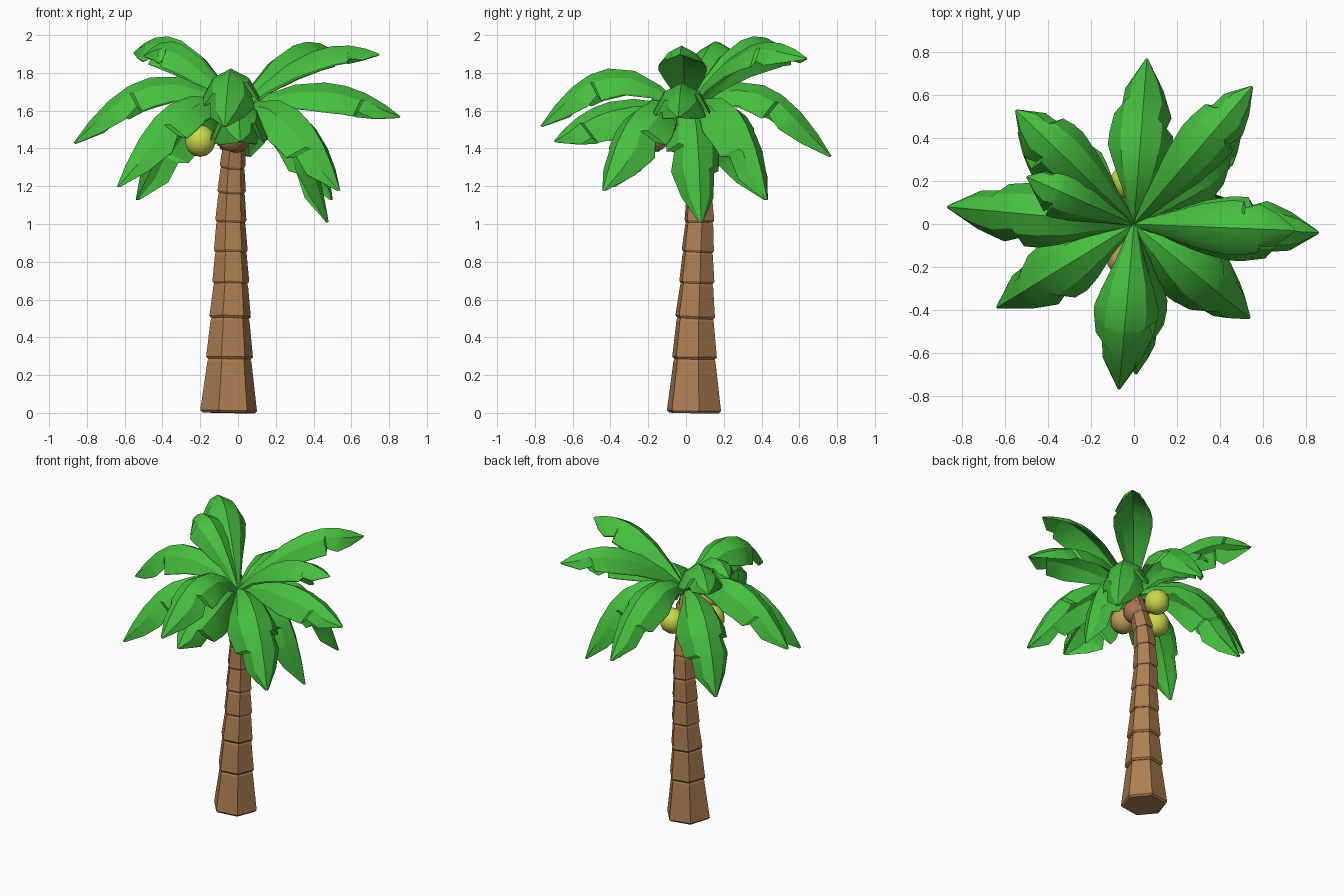
import bpy, bmesh, math
from mathutils import Vector

cube = bpy.data.objects.get("Cube")
if cube:
    bpy.data.objects.remove(cube, do_unlink=True)


def make_material(name, rgb):
    mat = bpy.data.materials.new(name)
    mat.use_nodes = True
    mat.diffuse_color = (*rgb, 1)
    mat.node_tree.nodes["Principled BSDF"].inputs["Base Color"].default_value = (*rgb, 1)
    return mat


leaf_green = make_material("leaf green", (0.062, 0.52, 0.05))
bark_brown = make_material("bark brown", (0.42, 0.21, 0.085))
nut_brown = make_material("nut brown", (0.38, 0.18, 0.085))
nut_tan = make_material("nut tan", (0.5, 0.33, 0.1))
nut_yellow = make_material("nut yellow green", (0.59, 0.69, 0.07))


def finish(bm, name, mat, sharp=None):
    """Turn a bmesh into an object; smooth below the sharp angle if one is given."""
    bmesh.ops.recalc_face_normals(bm, faces=bm.faces)
    mesh = bpy.data.meshes.new(name)
    bm.to_mesh(mesh)
    bm.free()
    mesh.materials.append(mat)
    if sharp:
        mesh.shade_smooth()
        mesh.set_sharp_from_angle(angle=math.radians(sharp))
    obj = bpy.data.objects.new(name, mesh)
    bpy.context.collection.objects.link(obj)


def loft(bm, rings):
    """Skin a list of closed point rings and cap both ends."""
    loops = [[bm.verts.new(p) for p in ring] for ring in rings]
    n = len(loops[0])
    for a, b in zip(loops, loops[1:]):
        for i in range(n):
            j = (i + 1) % n
            bm.faces.new((a[i], a[j], b[j], b[i]))
    bm.faces.new(loops[0][::-1])
    bm.faces.new(loops[-1])


# Trunk: stacked tapering six-sided blocks along a gently bending line
SIDES = 6
TURN = math.radians(10)
trunk_line = [  # x, y, z, radius
    (-0.05, 0.042, 0.0, 0.148), (-0.045, 0.045, 0.285, 0.122),
    (-0.042, 0.048, 0.5, 0.108), (-0.038, 0.057, 0.685, 0.096),
    (-0.038, 0.062, 0.85, 0.088), (-0.038, 0.071, 1.01, 0.081),
    (-0.034, 0.07, 1.165, 0.074), (-0.029, 0.057, 1.3, 0.067),
    (-0.02, 0.03, 1.42, 0.062), (-0.005, -0.005, 1.55, 0.055)]


def trunk_ring(centre, axis, radius):
    side = axis.cross(Vector((0, 1, 0))).normalized()
    other = axis.cross(side)
    angles = [math.tau * i / SIDES + TURN for i in range(SIDES)]
    return [centre + (side * math.cos(a) + other * math.sin(a)) * radius for a in angles]


bm = bmesh.new()
for low, high in zip(trunk_line, trunk_line[1:]):
    a, b = Vector(low[:3]), Vector(high[:3])
    axis = (b - a).normalized()
    lip = axis * 0.012
    loft(bm, [trunk_ring(a, axis, low[3] * 0.95),
              trunk_ring(a + lip, axis, low[3] * 1.03),
              trunk_ring(b - lip, axis, high[3] * 0.97),
              trunk_ring(b + lip * 0.3, axis, high[3] * 0.9)])
finish(bm, "trunk", bark_brown)

# Coconuts around the crown
coconuts = [("crown_nut", (-0.01, 0.0, 1.455), 0.08, nut_brown),
            ("right_nut", (-0.2, -0.01, 1.44), 0.085, nut_yellow),
            ("back_nut", (-0.03, 0.195, 1.45), 0.085, nut_yellow),
            ("front_nut", (-0.045, -0.165, 1.47), 0.085, nut_tan)]
for name, place, radius, mat in coconuts:
    bm = bmesh.new()
    bmesh.ops.create_uvsphere(bm, u_segments=10, v_segments=7, radius=radius)
    bmesh.ops.translate(bm, verts=bm.verts, vec=place)
    finish(bm, name, mat, 50)

# Leaves: arched blades with hanging sides, and a torn notch in each edge
CROWN = Vector((0, 0, 1.6))
blade = [  # position along the leaf, left width, right width
    (0.0, 0.12, 0.12), (0.16, 0.46, 0.46), (0.34, 0.84, 0.82),
    (0.52, 1.0, 1.0), (0.64, 1.0, 0.98), (0.66, 0.76, 0.96),
    (0.77, 0.9, 0.88), (0.79, 0.87, 0.66), (0.9, 0.6, 0.6), (1.0, 0.06, 0.06)]


def leaf(name, tip, mid_height, reach=0.53, scale=1.0, flip=False, hang=0.15):
    """Arch a blade from the crown to its tip, passing mid_height halfway."""
    tip = Vector(tip)
    bend = CROWN.lerp(tip, reach)
    bend.z = 2 * mid_height - (CROWN.z + tip.z) / 2
    side = Vector((0, 0, 1)).cross(tip - CROWN).normalized()
    rings = []
    for t, left, right in blade:
        if flip:
            left, right = right, left
        spot = CROWN * (1 - t) ** 2 + bend * 2 * t * (1 - t) + tip * t ** 2
        along = ((bend - CROWN) * (1 - t) + (tip - bend) * t).normalized()
        up = along.cross(side)
        thick = up * (0.022 * (1 - t) + 0.006)

        def half(width, sign):
            fold = spot + (side * sign * 0.095 - up * 0.05) * width * scale
            edge = spot + (side * sign * 0.15 - up * hang) * width * scale
            return [fold, edge, edge - thick * 0.5, fold - thick]

        rings.append([spot, *half(left, 1), spot - thick * 1.2, *half(right, -1)[::-1]])
    bm = bmesh.new()
    loft(bm, rings)
    finish(bm, name, leaf_green, 28)


leaf("front_leaf", (-0.07, -0.77, 1.52), 1.825)
leaf("front_low_leaf", (0.01, -0.7, 1.44), 1.65, 0.62, flip=True, hang=0.19)
leaf("front_right_leaf", (-0.64, -0.39, 1.2), 1.64, 0.6)
leaf("right_leaf", (-0.87, 0.08, 1.43), 1.78)
leaf("back_right_leaf", (-0.54, 0.43, 1.13), 1.59, 0.7, 1.1)
leaf("back_leaf", (0.06, 0.77, 1.36), 1.74, flip=True)
leaf("back_left_leaf", (0.5, 0.43, 1.13), 1.62, 0.7)
leaf("left_leaf", (0.86, -0.04, 1.57), 1.75)
leaf("left_low_leaf", (0.48, 0.08, 1.01), 1.55, 0.75, 0.95, flip=True)
leaf("front_left_leaf", (0.54, -0.44, 1.18), 1.61, 0.65, 1.1)
leaf("back_left_top_leaf", (0.55, 0.64, 1.88), 1.94, scale=0.85, flip=True)
leaf("left_top_leaf", (0.75, -0.03, 1.9), 1.91, scale=0.85, hang=0.12)
leaf("right_top_leaf", (-0.5, 0.22, 1.89), 1.94, 0.6, 0.85)
leaf("back_right_top_leaf", (-0.55, 0.53, 1.91), 1.965, 0.55, 0.95)
